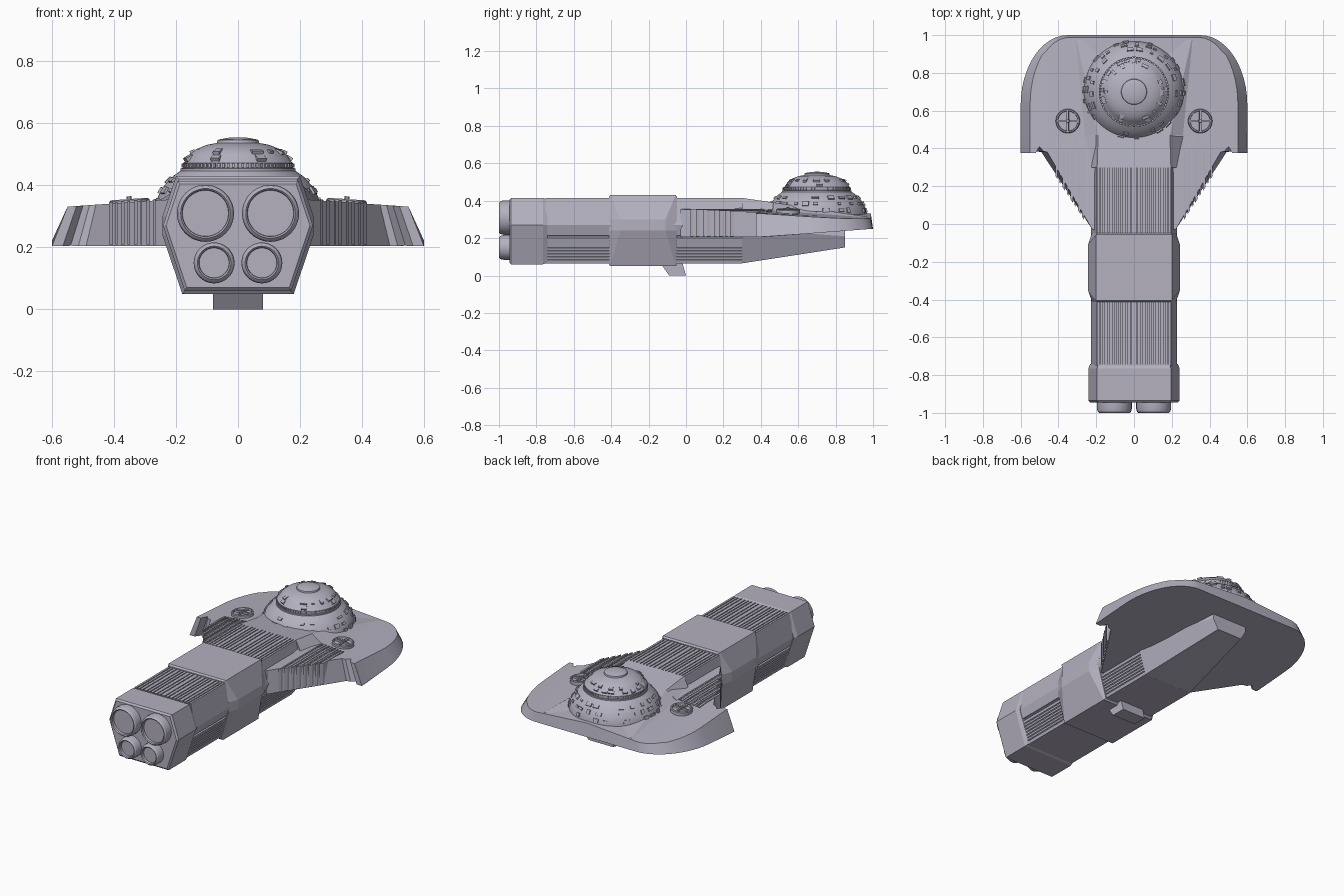
import bpy, bmesh, math, random
from mathutils import Matrix, Vector

random.seed(4)
cube = bpy.data.objects.get("Cube")
if cube:
    bpy.data.objects.remove(cube)

hull_grey = bpy.data.materials.new("lavender_grey")
hull_grey.use_nodes = True
colour = (0.46, 0.44, 0.53, 1)
hull_grey.diffuse_color = colour
hull_grey.node_tree.nodes["Principled BSDF"].inputs["Base Color"].default_value = colour


def finish(name, bm, smooth=None, mirror=False):
    bmesh.ops.recalc_face_normals(bm, faces=bm.faces)
    mesh = bpy.data.meshes.new(name)
    bm.to_mesh(mesh)
    bm.free()
    mesh.materials.append(hull_grey)
    ob = bpy.data.objects.new(name, mesh)
    bpy.context.collection.objects.link(ob)
    if mirror:
        ob.modifiers.new("mirror", 'MIRROR')
    if smooth:
        bpy.ops.object.select_all(action='DESELECT')
        ob.select_set(True)
        bpy.context.view_layer.objects.active = ob
        bpy.ops.object.shade_smooth_by_angle(angle=math.radians(smooth))
    return ob


def loft(bm, rings):
    """Skin matching closed rings of 3D points and cap both ends."""
    rows = [[bm.verts.new(p) for p in ring] for ring in rings]
    n = len(rows[0])
    for a, b in zip(rows, rows[1:]):
        for i in range(n):
            j = (i + 1) % n
            bm.faces.new((a[i], a[j], b[j], b[i]))
    bm.faces.new(rows[0])
    bm.faces.new(rows[-1])


def section(half, y):
    """Close a right-hand (x, z) half profile into a symmetric ring at y."""
    return [(x, y, z) for x, z in half] + [(-x, y, z) for x, z in reversed(half)]


def lathe(name, profile, matrix, steps=48, smooth=30):
    bm = bmesh.new()
    loops = [[bm.verts.new((r * math.cos(a), r * math.sin(a), z))
              for a in (math.tau * i / steps for i in range(steps))] for r, z in profile]
    for a, b in zip(loops, loops[1:]):
        for i in range(steps):
            bm.faces.new((a[i], a[i - 1], b[i - 1], b[i]))
    bm.faces.new(loops[0])
    bm.faces.new(loops[-1])
    bm.transform(matrix)
    return finish(name, bm, smooth)


def grooves(p, q, centres, width=0.006, depth=0.008):
    """Points along p to q with square notches cut to the right-hand side."""
    p, q = Vector(p), Vector(q)
    d = (q - p).normalized()
    inward = Vector((d.y, -d.x)) * depth
    pts = []
    for t in centres:
        c = p.lerp(q, t)
        a, b = c - d * width / 2, c + d * width / 2
        pts += [a, a + inward, b + inward, b]
    return [tuple(v) for v in pts]


# Long ribbed hull: notched top, side slot and notched lower flanks
top, side, keel = (0.195, 0.415), (0.228, 0.27), (0.165, 0.065)
half = grooves((0, 0.415), top, [0.08, 0.2, 0.34, 0.45, 0.56, 0.7, 0.82, 0.92])
half += [top, side]
half += grooves(side, keel, [0.3], 0.014, 0.03)
half += grooves(side, keel, [0.42, 0.5, 0.58, 0.66, 0.74, 0.82, 0.9], 0.006, 0.006)
half += [keel]
bm = bmesh.new()
loft(bm, [section(half, -0.75), section(half, 0.3)])
finish("ribbed_hull", bm)

# Engine block with a chamfered front
block = [(0.195, 0.415), (0.242, 0.27), (0.172, 0.06)]
inner = [(0.187, 0.405), (0.232, 0.27), (0.165, 0.07)]
bm = bmesh.new()
loft(bm, [section(inner, -0.945), section(block, -0.935), section(block, -0.765),
          section(inner, -0.74)])
finish("engine_block", bm)

# Four cupped engine nozzles
for x, z, r, label in ((0.105, 0.31, 0.092, "upper"), (0.077, 0.15, 0.066, "lower")):
    for s, where in ((1, "left"), (-1, "right")):
        m = Matrix.Translation((s * x, -0.94, z)) @ Matrix.Rotation(math.pi / 2, 4, 'X')
        lathe(f"{label}_{where}_nozzle",
              [(r, -0.01), (r, 0.035), (r - 0.004, 0.052), (r - 0.012, 0.06),
               (r - 0.017, 0.055), (r - 0.018, 0.04)], m)

# Collar around the hull, its flanks narrowing to a raised panel
collar = [(0.2, 0.43, 0), (0.244, 0.3, 0.055), (0.244, 0.24, 0.055), (0.18, 0.05, 0)]
lip = [(0.19, 0.42), (0.222, 0.3), (0.222, 0.24), (0.17, 0.06)]
mid, reach = -0.23, 0.175


def collar_ring(s):
    ring = [(x, mid + s * (reach - cut), z) for x, z, cut in collar]
    return ring + [(-x, y, z) for x, y, z in reversed(ring)]


bm = bmesh.new()
loft(bm, [section(lip, mid - reach - 0.008), collar_ring(-1), collar_ring(1),
          section(lip, mid + reach + 0.008)])
finish("collar", bm)

# Slanted fin under the collar
bm = bmesh.new()
fin = [(-0.14, 0.07), (-0.02, 0.07), (0.0, 0.0), (-0.09, 0.0)]
loft(bm, [[(x, y, z) for y, z in fin] for x in (-0.08, 0.08)])
finish("belly_fin", bm)

# Tapering keel below the wing
bm = bmesh.new()
loft(bm, [section([(0.2, 0.3), (0.225, 0.25), keel], 0.299),
          section([(0.12, 0.27), (0.12, 0.21), (0.085, 0.15)], 0.85)])
finish("keel", bm)


# Broad wing plate, one half mirrored
def wing_top(x, y):
    return 0.37 - 0.07 * x - 0.065 * max(0, y - 0.4)


def wing_bottom(y):
    return 0.205 + 0.075 * max(0, y - 0.4)


outline = [(0, 1.0)]
for i in range(13):
    a = math.pi / 2 * (1 - i / 12)
    outline.append((0.35 + 0.25 * math.cos(a), 0.63 + 0.37 * math.sin(a)))
outline += [(0.6, 0.375), (0.565, 0.375), (0.54, 0.41), (0.515, 0.385), (0.49, 0.38),
            (0.22, -0.03), (0, -0.03)]
bm = bmesh.new()
low = [(x, y, 0) for x, y in outline]
high = [(x - 0.05 * max(0, (x - 0.3) / 0.3), y - 0.012 * (y > 0.9), 1) for x, y in outline]
loft(bm, [low, high])
bmesh.ops.bisect_plane(bm, geom=bm.verts[:] + bm.edges[:] + bm.faces[:],
                       plane_co=(0, 0.4, 0), plane_no=(0, 1, 0))
for v in bm.verts:
    v.co.z = wing_top(v.co.x, v.co.y) if v.co.z > 0.5 else wing_bottom(v.co.y)
bm.faces.ensure_lookup_table()
bmesh.ops.delete(bm, geom=[f for f in bm.faces if all(abs(v.co.x) < 1e-5 for v in f.verts)],
                 context='FACES_ONLY')
finish("wing", bm, smooth=20, mirror=True)

# Wing ribs running over the top and down the slanted front edge
bm = bmesh.new()
for x, w in ((0.27, 0.008), (0.29, 0.012), (0.312, 0.006), (0.33, 0.012), (0.352, 0.008),
             (0.372, 0.012), (0.392, 0.006), (0.41, 0.012)):
    rings = []
    for px in (x - w / 2, x + w / 2):
        y = -0.045 + (px - 0.22) * 1.52
        rings.append([(px, y, 0.21), (px, y, wing_top(px, y) + 0.004),
                      (px, 0.4, wing_top(px, 0.4) + 0.004),
                      (px, 0.46, wing_top(px, 0.46) + 0.004), (px, 0.46, 0.3)])
    loft(bm, rings)
finish("wing_ribs", bm, mirror=True)

# Spine: raised centre fairing sloping down to the trailing edge
bm = bmesh.new()
loft(bm, [section([(0.195, 0.415), (0.232, 0.34), (0.228, 0.25)], 0.299),
          section([(0.19, 0.39), (0.262, 0.345), (0.262, 0.25)], 0.47),
          section([(0.305, 0.313), (0.315, 0.308), (0.315, 0.26)], 0.975)])
finish("spine_fairing", bm)
bm = bmesh.new()
loft(bm, [[(0.2, -0.03, 0.33), (0.222, -0.03, 0.352), (0.222, -0.03, 0.25)],
          [(0.2, 0.47, 0.385), (0.262, 0.47, 0.347), (0.262, 0.47, 0.25)]])
finish("spine_shoulder", bm, mirror=True)

# Round hatches with crossed bars
for s, where in ((1, "left"), (-1, "right")):
    c = Vector((s * 0.35, 0.545, 0.338))
    tilt = Matrix.Translation(c) @ Matrix.Rotation(s * 0.07, 4, 'Y')
    lathe(f"{where}_hatch", [(0.064, -0.02), (0.064, 0.014), (0.06, 0.018), (0.054, 0.018),
                             (0.052, 0.006)], tilt, 32)
    bm = bmesh.new()
    for turn in (0, math.pi / 2):
        bmesh.ops.create_cube(bm, size=1, matrix=tilt @ Matrix.Rotation(turn, 4, 'Z')
                              @ Matrix.Translation((0, 0, 0.01))
                              @ Matrix.Diagonal((0.112, 0.01, 0.016, 1)))
    bmesh.ops.create_cone(bm, segments=10, radius1=0.012, radius2=0.008, depth=0.03,
                          cap_ends=True, matrix=tilt @ Matrix.Translation((0, 0, 0.012)))
    finish(f"{where}_hatch_bars", bm)

# Stepped dome
dome_at = Matrix.Translation((0, 0.7, 0))
lathe("dome", [(0.268, 0.29), (0.268, 0.33), (0.258, 0.365), (0.238, 0.4), (0.21, 0.43),
               (0.186, 0.447), (0.186, 0.455), (0.178, 0.456), (0.178, 0.472),
               (0.172, 0.476), (0.158, 0.498), (0.135, 0.517), (0.1, 0.531), (0.068, 0.537),
               (0.066, 0.546), (0.058, 0.549), (0.03, 0.554), (0.01, 0.555)],
      dome_at, 64)

# Scattered dome plating and the toothed belt
bm = bmesh.new()


def dome_tile(angle, r, z, slope, size):
    bmesh.ops.create_cube(bm, size=1, matrix=dome_at @ Matrix.Rotation(angle, 4, 'Z')
                          @ Matrix.Translation((r, 0, z)) @ Matrix.Rotation(slope, 4, 'Y')
                          @ Matrix.Diagonal((*size, 1)))


for r, z, slope, count in ((0.264, 0.348, -0.28, 26), (0.249, 0.383, -0.52, 24),
                           (0.224, 0.416, -0.8, 22), (0.165, 0.488, -1.0, 18),
                           (0.147, 0.508, -1.2, 16)):
    for i in range(count):
        angle = math.tau * (i + random.uniform(-0.25, 0.25)) / count
        if random.random() < 0.75:
            dome_tile(angle, r, z, slope, (0.012, random.uniform(0.015, 0.04),
                                           random.uniform(0.012, 0.028)))
for i in range(72):
    dome_tile(math.tau * i / 72, 0.178, 0.464, 0, (0.01, 0.008, 0.014))
finish("dome_plating", bm)
